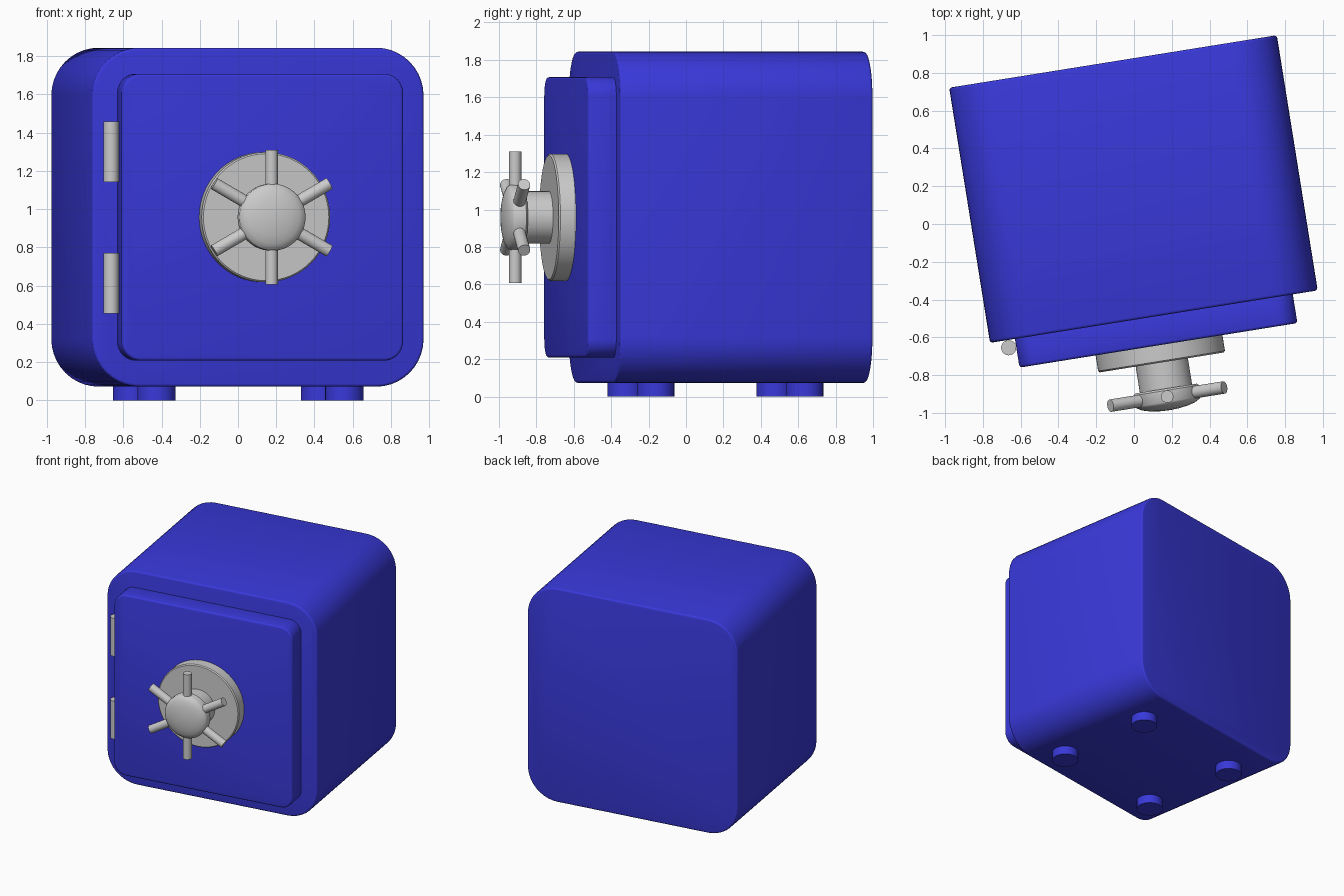
import bpy, bmesh
from math import radians, pi, cos, sin
from mathutils import Matrix

if "Cube" in bpy.data.objects:
    bpy.data.objects.remove(bpy.data.objects["Cube"])

# Whole safe is turned about z; parts are laid out in this local frame
FRAME = Matrix.Translation((-0.003, 0.185, 0)) @ Matrix.Rotation(radians(9.1), 4, 'Z')
MID = 0.958

blue = bpy.data.materials.new("blue_paint")
blue.diffuse_color = (0.04, 0.04, 0.7, 1)
blue.use_nodes = True
blue.node_tree.nodes["Principled BSDF"].inputs["Base Color"].default_value = blue.diffuse_color


def finish(name, bm, matrix=Matrix(), mat=None):
    bmesh.ops.recalc_face_normals(bm, faces=bm.faces)
    me = bpy.data.meshes.new(name)
    bm.to_mesh(me)
    bm.free()
    ob = bpy.data.objects.new(name, me)
    bpy.context.collection.objects.link(ob)
    ob.matrix_world = FRAME @ matrix
    if mat:
        me.materials.append(mat)
    bpy.ops.object.select_all(action='DESELECT')
    ob.select_set(True)
    bpy.context.view_layer.objects.active = ob
    bpy.ops.object.shade_smooth_by_angle(angle=radians(35))
    return ob


def rounded_box(name, width, height, front, back, radius, rim, mat):
    """Box with large rounding along y and a small rim bevel front and back."""
    bm = bmesh.new()
    bmesh.ops.create_cube(bm, size=1, matrix=Matrix.Diagonal((width, back - front, height, 1)))
    long_edges = [e for e in bm.edges
                  if abs(e.verts[0].co.y - e.verts[1].co.y) > 1e-4]
    bmesh.ops.bevel(bm, geom=long_edges, offset=radius, segments=10,
                    profile=0.5, affect='EDGES')
    rims = [e for e in bm.edges
            if abs(e.verts[0].co.y - e.verts[1].co.y) < 1e-4]
    bmesh.ops.bevel(bm, geom=rims, offset=rim, segments=3,
                    profile=0.5, affect='EDGES')
    return finish(name, bm, Matrix.Translation((0, (front + back) / 2, MID)), mat)


def lathe(name, profile, matrix, mat=None, sides=48):
    """Spin (radius, z) points about z; the ends are capped."""
    bm = bmesh.new()
    rings = [[bm.verts.new((r * cos(2 * pi * i / sides), r * sin(2 * pi * i / sides), z))
              for i in range(sides)] for r, z in profile]
    for a, b in zip(rings, rings[1:]):
        for i in range(sides):
            j = (i + 1) % sides
            bm.faces.new((a[i], a[j], b[j], b[i]))
    bm.faces.new(rings[0])
    bm.faces.new(rings[-1])
    return finish(name, bm, matrix, mat)


# Safe body and door
rounded_box("safe_body", 1.757, 1.772, -0.684, 0.684, 0.25, 0.015, blue)
rounded_box("door", 1.49, 1.5, -0.838, -0.66, 0.1, 0.015, blue)

# Feet
for sx, side in ((-1, "left"), (1, "right")):
    for sy, end in ((-1, "front"), (1, "back")):
        lathe(f"foot_{end}_{side}", [(0.1, 0), (0.1, 0.09)],
              Matrix.Translation((sx * 0.497, sy * 0.403 - 0.028, 0)), blue, 32)

# Hinges
for name, z in (("lower_hinge", 0.613), ("upper_hinge", 1.3)):
    lathe(name, [(0.04, -0.158), (0.04, 0.158)],
          Matrix.Translation((-0.785, -0.725, z)), None, 32)

# Wheel lock: axis z of the lathe points forward (-y)
AXIS = Matrix.Translation((0.003, 0, MID)) @ Matrix.Rotation(pi / 2, 4, 'X')
lathe("dial_plate", [(0.34, 0.82), (0.34, 0.922), (0.332, 0.93)], AXIS, None, 64)
lathe("wheel_shaft", [(0.14, 0.92), (0.14, 1.09)], AXIS)
lathe("wheel_hub", [(0.165, 1.07), (0.175, 1.08), (0.175, 1.14), (0.168, 1.151),
                    (0.14, 1.166), (0.1, 1.177), (0.05, 1.184), (0.01, 1.186)], AXIS)

# Three bars through the hub make six spokes
for k in range(3):
    lathe(f"wheel_spoke_{k + 1}", [(0.033, -0.352), (0.033, 0.352)],
          Matrix.Translation((0.003, -1.113, MID)) @ Matrix.Rotation(k * pi / 3, 4, 'Y'),
          None, 24)
